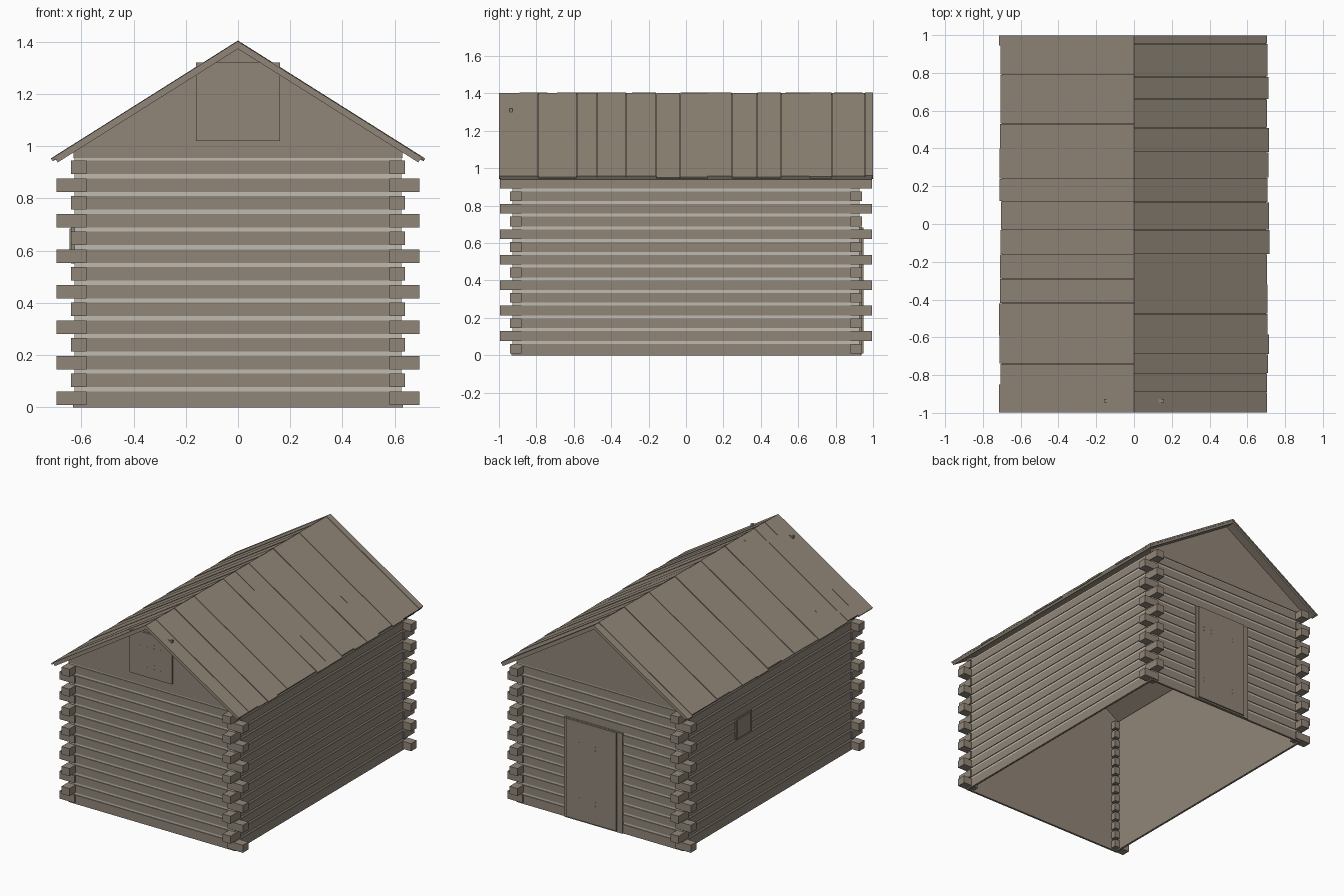
import bpy, bmesh, random

random.seed(4)
if "Cube" in bpy.data.objects:
    bpy.data.objects.remove(bpy.data.objects["Cube"])


def material(name, rgb):
    m = bpy.data.materials.new(name)
    m.use_nodes = True
    m.diffuse_color = (*rgb, 1)
    m.node_tree.nodes["Principled BSDF"].inputs["Base Color"].default_value = (*rgb, 1)
    return m


WOOD = material("weathered_wood", (0.285, 0.24, 0.19))
CHINK = material("pale_chinking", (0.53, 0.5, 0.44))


def add_prism(bm, outline, y0, y1):
    """Extrude an x-z outline from y0 to y1."""
    rings = [[bm.verts.new((x, y, z)) for x, z in outline] for y in (y0, y1)]
    bm.faces.new(rings[0])
    bm.faces.new(rings[1][::-1])
    n = len(outline)
    for i in range(n):
        j = (i + 1) % n
        bm.faces.new((rings[0][i], rings[1][i], rings[1][j], rings[0][j]))


def add_box(bm, xs, ys, zs):
    (x0, x1), (y0, y1), (z0, z1) = sorted(xs), sorted(ys), sorted(zs)
    add_prism(bm, [(x0, z0), (x1, z0), (x1, z1), (x0, z1)], y0, y1)


def finish(bm, name, mat):
    bmesh.ops.recalc_face_normals(bm, faces=bm.faces[:])
    mesh = bpy.data.meshes.new(name)
    bm.to_mesh(mesh)
    bm.free()
    mesh.materials.append(mat)
    ob = bpy.data.objects.new(name, mesh)
    bpy.context.collection.objects.link(ob)
    return ob


def boxes(name, mat, items):
    bm = bmesh.new()
    for item in items:
        add_box(bm, *item)
    return finish(bm, name, mat)


ROWS, PITCH, LOG, BASE = 14, 0.068, 0.052, 0.009
X, Y, TOP = 0.63, 0.93, 0.955


def wall_ring(depth0, depth1, z0, z1):
    """Four thin slabs around the house, offset from the wall plane."""
    out = []
    for s in (-1, 1):
        out.append(((-X - depth1, X + depth1), (s * (Y + depth0), s * (Y + depth1)), (z0, z1)))
        out.append(((s * (X + depth0), s * (X + depth1)), (-Y - depth0, Y + depth0), (z0, z1)))
    return out


# Thin wall shell, pale chinking and the courses of hewn logs
boxes("wall_shell", WOOD, wall_ring(-0.012, -0.006, 0, TOP))
boxes("chinking", CHINK, wall_ring(-0.006, -0.003, 0.004, TOP + 0.003))
courses, ends = [], []
for i in range(ROWS):
    z = BASE + i * PITCH
    span = (z, z + LOG)
    courses += wall_ring(-0.003, 0.002, 0 if i == 0 else z, z + LOG)
    # Interlocking log ends alternate direction at each corner
    for sx in (-1, 1):
        for sy in (-1, 1):
            if i % 2 == 0:
                ends.append(((sx * 0.58, sx * 0.695), (sy * 0.88, sy * 0.94), span))
            else:
                ends.append(((sx * 0.58, sx * 0.64), (sy * 0.88, sy * 0.995), span))
boxes("wall_logs", WOOD, courses)
boxes("corner_log_ends", WOOD, ends)

# Gables
SLOPE, RIDGE = 0.63, 1.405
for name, s in (("front_gable", -1), ("back_gable", 1)):
    bm = bmesh.new()
    add_prism(bm, [(-X, TOP), (X, TOP), (X, 0.977), (0, 1.374), (-X, 0.977)],
              *sorted((s * 0.918, s * 0.932)))
    finish(bm, name, WOOD)


def roof_strip(bm, side, ridge, thick, reach, y0, y1):
    """Sloping board from the ridge down to the eave."""
    tip = ridge - SLOPE * reach
    add_prism(bm, [(0, ridge), (side * reach, tip),
                   (side * (reach - thick * 0.45), tip - thick * 0.72), (0, ridge - thick)], y0, y1)


# Roof deck with loosely laid boards on top
SEAMS = {
    1: [-1, -0.89, -0.79, -0.69, -0.585, -0.475, -0.32, -0.16, -0.03,
        0.115, 0.245, 0.38, 0.51, 0.66, 0.78, 0.955, 1],
    -1: [-1, -0.85, -0.74, -0.59, -0.42, -0.29, -0.16, -0.03, 0.12,
         0.24, 0.4, 0.53, 0.67, 0.79, 0.945, 1],
}
for name, side in (("left", 1), ("right", -1)):
    bm = bmesh.new()
    roof_strip(bm, side, RIDGE - 0.011, 0.021, 0.7, -0.995, 0.995)
    finish(bm, name + "_roof_deck", WOOD)
    bm = bmesh.new()
    for k, (a, b) in enumerate(zip(SEAMS[side], SEAMS[side][1:])):
        lift = random.uniform(0, 0.002) + 0.002 * (k % 2)
        roof_strip(bm, side, RIDGE - 0.004 + lift, 0.012,
                   random.uniform(0.703, 0.718), a + 0.001, b - 0.001)
    finish(bm, name + "_roof_boards", WOOD)

# Gable hatch, its top corners reaching through the roof
boxes("loft_hatch", WOOD, [((-0.16, 0.16), (-0.945, -0.927), (1.02, 1.32))])

# Back door with a backing frame
boxes("door_frame", WOOD, [((-0.175, 0.265), (0.925, 0.939), (0, 0.685))])
boxes("door", WOOD, [((-0.135, 0.245), (0.935, 0.948), (0.01, 0.683))])

# Small side shutter with a backing frame
boxes("shutter_frame", WOOD, [((-0.639, -0.625), (0.2, 0.37), (0.55, 0.69))])
boxes("shutter", WOOD, [((-0.646, -0.635), (0.225, 0.365), (0.555, 0.685))])

# Nail heads in double rows on hatch and door
nails = []
for y, cx, half, heights in ((-0.945, 0, 0.13, (1.1, 1.24)), (0.948, 0.055, 0.15, (0.15, 0.53))):
    for zc in heights:
        for dz in (-0.013, 0.013):
            for k in range(6):
                x, z = cx + half * (k / 2.5 - 1), zc + dz
                nails.append(((x - 0.002, x + 0.002), (y - 0.001, y + 0.001), (z - 0.002, z + 0.002)))
boxes("nail_heads", WOOD, nails)
